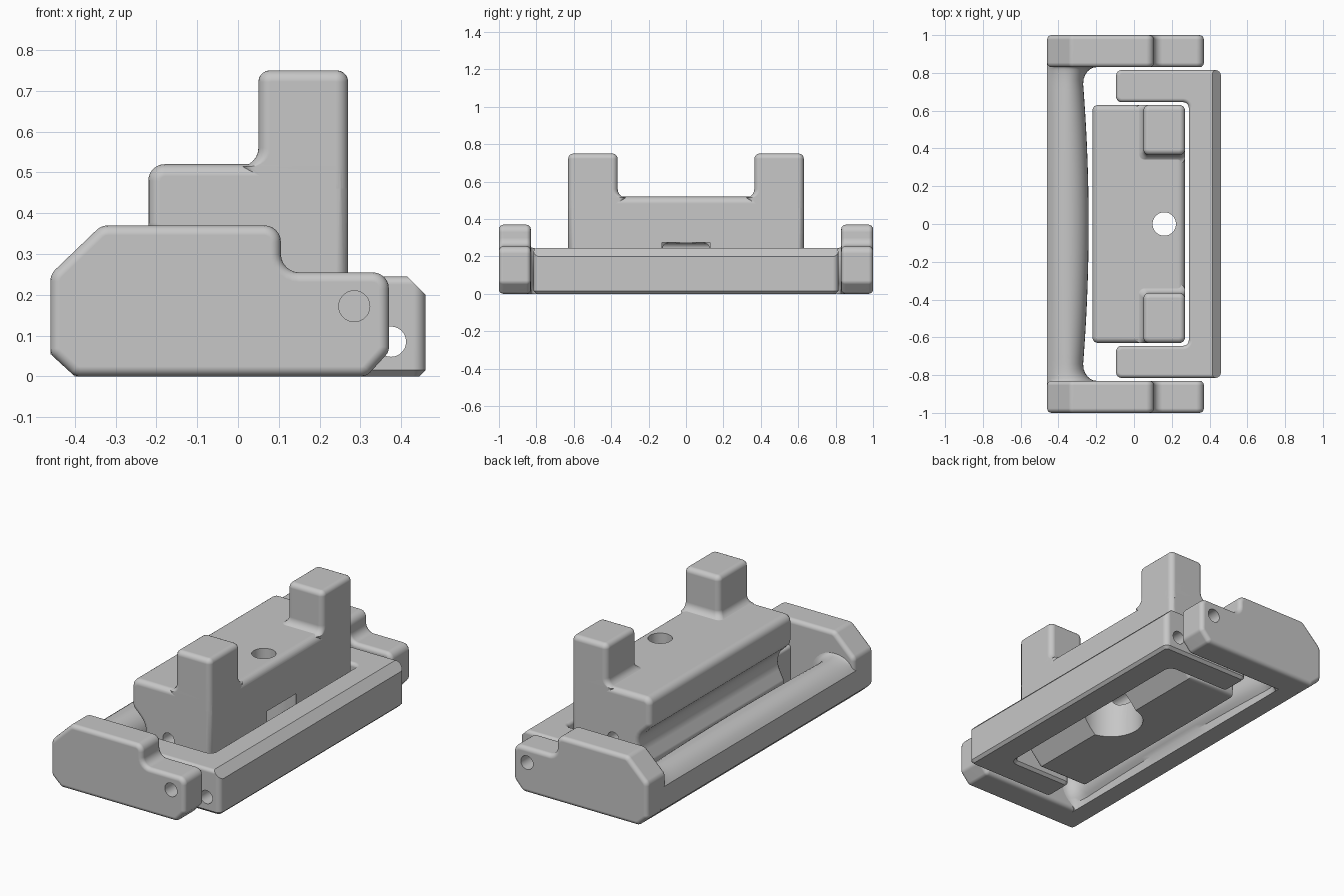
import bpy
import bmesh
from math import sin, cos, tan, pi, radians, sqrt
from mathutils import Vector

old = bpy.data.objects.get("Cube")
if old:
    bpy.data.objects.remove(old, do_unlink=True)

colour = (0.57, 0.57, 0.57, 1)
grey = bpy.data.materials.new("plain grey")
grey.use_nodes = True
grey.diffuse_color = colour
grey.node_tree.nodes["Principled BSDF"].inputs["Base Color"].default_value = colour


def loft(name, rings):
    """Skin a list of equal-length point rings and cap both ends."""
    bm = bmesh.new()
    loops = [[bm.verts.new(p) for p in ring] for ring in rings]
    n = len(loops[0])
    for a, b in zip(loops, loops[1:]):
        for i in range(n):
            j = (i + 1) % n
            bm.faces.new((a[i], a[j], b[j], b[i]))
    bm.faces.new(loops[0])
    bm.faces.new(loops[-1])
    bmesh.ops.recalc_face_normals(bm, faces=bm.faces)
    mesh = bpy.data.meshes.new(name)
    bm.to_mesh(mesh)
    bm.free()
    mesh.materials.append(grey)
    obj = bpy.data.objects.new(name, mesh)
    bpy.context.collection.objects.link(obj)
    return obj


def rounded(corners, steps=6):
    """Outline from (u, v, radius) corners, each with a radius turned into an arc."""
    out = []
    for i, (u, v, r) in enumerate(corners):
        p = Vector((u, v))
        if not r:
            out.append(p)
            continue
        a = (Vector(corners[i - 1][:2]) - p).normalized()
        b = (Vector(corners[(i + 1) % len(corners)][:2]) - p).normalized()
        half = a.angle(b) / 2
        centre = p + (a + b).normalized() * r / sin(half)
        start = p + a * r / tan(half) - centre
        end = p + b * r / tan(half) - centre
        sweep = start.angle(end)
        for k in range(steps + 1):
            t = k / steps
            out.append(centre + (start * sin((1 - t) * sweep) + end * sin(t * sweep)) / sin(sweep))
    return out


def inset(points, d):
    """Move an outline inward by d with mitred corners."""
    area = sum(points[i - 1].cross(points[i]) for i in range(len(points)))
    sign = 1 if area > 0 else -1
    out = []
    for i, p in enumerate(points):
        e1 = (p - points[i - 1]).normalized()
        e2 = (points[(i + 1) % len(points)] - p).normalized()
        n1 = Vector((-e1.y, e1.x)) * sign
        n2 = Vector((-e2.y, e2.x)) * sign
        out.append(p + (n1 + n2) * d / (1 + n1.dot(n2)))
    return out


def slab(name, points, low, high, axis, edge=0.0, chamfer=0.0):
    """Extrude an outline along y or z; rounded rims, or a chamfered lower rim."""
    arc = [(0, 0)]
    if edge:
        arc = [(edge * (1 - sin(a)), edge * (1 - cos(a)))
               for a in [pi / 2 * k / 4 for k in range(5)]]
    low_rim = [(chamfer, 0), (0, chamfer)] if chamfer else arc
    levels = [(low + h, d) for d, h in low_rim] + [(high - h, d) for d, h in reversed(arc)]
    place = (lambda p, h: (p.x, h, p.y)) if axis == "y" else (lambda p, h: (p.x, p.y, h))
    return loft(name, [[place(p, h) for p in (inset(points, d) if d else points)]
                       for h, d in levels])


def circle(u, v, r, n=40):
    return [Vector((u + r * cos(2 * pi * k / n), v + r * sin(2 * pi * k / n))) for k in range(n)]


def combine(obj, other, operation="DIFFERENCE"):
    mod = obj.modifiers.new("combine", "BOOLEAN")
    mod.operation = operation
    mod.solver = "EXACT"
    mod.object = other
    bpy.context.view_layer.objects.active = obj
    bpy.ops.object.modifier_apply(modifier=mod.name)
    bpy.data.objects.remove(other, do_unlink=True)


parts = []

# End plates of the handle, each with a pin hole
plate_outline = rounded([
    (-0.46, 0.055, 0.03), (-0.40, 0, 0.03), (0.315, 0, 0.03), (0.37, 0.06, 0.03),
    (0.37, 0.255, 0.04), (0.105, 0.255, 0.045), (0.105, 0.37, 0.04),
    (-0.335, 0.37, 0.04), (-0.46, 0.25, 0.04)])
for name, low in (("front_end_plate", -1.0), ("back_end_plate", 0.83)):
    plate = slab(name, plate_outline, low, low + 0.17, "y", 0.024)
    combine(plate, slab("pin_cutter", circle(0.285, 0.172, 0.038), low - 0.1, low + 0.3, "y"))
    parts.append(plate)

# Grip bar: a slightly barrelled rod that flares into the end plates
stations = [-0.88] + [0.83 * sin(pi / 2 * k / 20) for k in range(-20, 21)] + [0.88]
rings = []
for y in stations:
    ay = min(abs(y), 0.83)
    grow = -0.03 * (min(ay, 0.75) / 0.75) ** 2
    flare = 0
    if ay > 0.74:
        t = (ay - 0.74) / 0.09
        flare = 1 - sqrt(max(0, 1 - t * t))
    ring = [(-0.29, y, 0), (-0.40, y, 0), (-0.46, y, 0.055), (-0.46, y, 0.18)]
    for k in range(17):
        a = radians(145 - 195 * k / 16)
        w = min(1, k / 6)
        ring.append((-0.355 + (0.115 + w * (grow + 0.07 * flare)) * cos(a), y,
                     0.13 + (0.11 + 0.015 * w * flare) * sin(a)))
    rings.append(ring)
parts.append(loft("grip_bar", rings))

# U-shaped frame with chamfered long edge and a long rod hole
frame_outline = rounded([
    (0.46, -0.815, 0.03), (0.46, 0.815, 0.03), (-0.095, 0.815, 0.03), (-0.095, 0.645, 0.03),
    (0.29, 0.645, 0.03), (0.29, -0.645, 0.03), (-0.095, -0.645, 0.03), (-0.095, -0.815, 0.03)])
frame = slab("u_frame", frame_outline, 0, 0.245, "z", 0.02, 0.015)
wedge = [Vector(p) for p in ((0.40, 0.26), (0.475, 0.185), (0.5, 0.3))]
combine(frame, slab("chamfer_cutter", wedge, -1, 1, "y"))
combine(frame, slab("rod_cutter", circle(0.375, 0.085, 0.037), -1, 1, "y"))
parts.append(frame)

# Central block with a finger groove
block_outline = rounded([
    (-0.22, 0.52, 0.04), (0.27, 0.52, 0.04), (0.27, 0.17, 0), (0.13, 0.015, 0),
    (-0.17, 0.015, 0), (-0.18, 0.14, 0.03), (-0.12, 0.26, 0.1), (-0.22, 0.36, 0.04)])
block = slab("central_block", block_outline, -0.63, 0.63, "y", 0.03)

# Two posts flaring into the block top on their inner sides
for side in (-1, 1):
    levels = [(0.46, 0, 0)]
    for k in range(7):
        a = pi / 2 * k / 6
        levels.append((0.515 + 0.045 * (1 - cos(a)), 0, 0.045 * (1 - sin(a))))
    for k in range(6):
        a = pi / 2 * k / 5
        levels.append((0.722 + 0.028 * sin(a), 0.028 * (1 - cos(a)), 0))
    rings = []
    for z, d, flare in levels:
        r = 0.03
        x0, y0 = 0.05 - flare, 0.365 - flare
        outline = inset(rounded([(x0, y0, r), (0.27, y0, r), (0.27, 0.63, r),
                                 (x0, 0.63, r)]), d)
        rings.append([(p.x, p.y * side, z) for p in outline])
    combine(block, loft("post", rings), "UNION")

# Cross hole, counterbore and screw hole through the block
combine(block, slab("cross_cutter", circle(0.01, 0.24, 0.035), -1, 1, "y"))
combine(block, slab("counterbore_cutter", circle(0.16, 0, 0.17), -0.1, 0.275, "z"))
combine(block, slab("screw_cutter", circle(0.16, 0, 0.062), -0.1, 0.8, "z"))
parts.append(block)

# Smooth rounded rims, keep hard edges and flat faces
bpy.ops.object.select_all(action="DESELECT")
for obj in parts:
    obj.select_set(True)
bpy.context.view_layer.objects.active = parts[0]
bpy.ops.object.shade_smooth_by_angle(angle=radians(35))
for obj in parts:
    mod = obj.modifiers.new("flat_faces", "WEIGHTED_NORMAL")
    mod.keep_sharp = True
    mod.weight = 100
